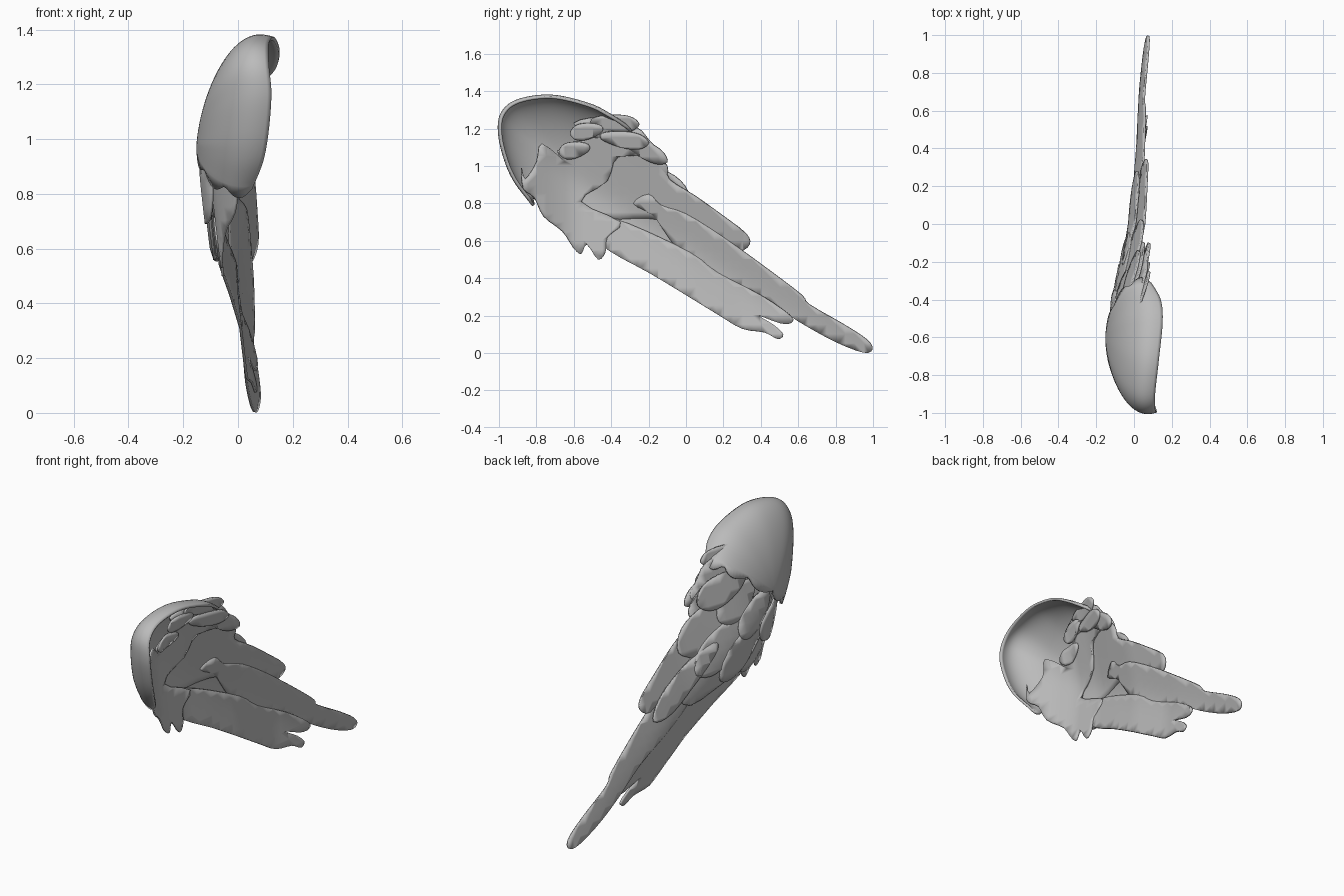
import bpy, bmesh, math
from mathutils import Vector

if "Cube" in bpy.data.objects:
    bpy.data.objects.remove(bpy.data.objects["Cube"])

grey = bpy.data.materials.new("plain grey")
grey.diffuse_color = (0.5, 0.5, 0.5, 1)
grey.use_nodes = True
grey.node_tree.nodes["Principled BSDF"].inputs["Base Color"].default_value = grey.diffuse_color


def finish(name, bm, thick):
    bmesh.ops.recalc_face_normals(bm, faces=bm.faces)
    me = bpy.data.meshes.new(name)
    bm.to_mesh(me)
    bm.free()
    ob = bpy.data.objects.new(name, me)
    bpy.context.collection.objects.link(ob)
    me.materials.append(grey)
    mod = ob.modifiers.new("thickness", 'SOLIDIFY')
    mod.thickness = thick
    mod.offset = 0
    bpy.context.view_layer.objects.active = ob
    ob.select_set(True)
    bpy.ops.object.shade_smooth_by_angle(angle=math.radians(50))
    ob.select_set(False)


def spline(pts, n, closed=False):
    """Catmull-Rom curve through the points."""
    v = [Vector(p) for p in pts]
    m = len(v)
    out = []
    for i in range(m if closed else m - 1):
        if closed:
            a, b, c, d = (v[(i + k) % m] for k in (-1, 0, 1, 2))
        else:
            a, b, c, d = (v[min(max(i + k, 0), m - 1)] for k in (-1, 0, 1, 2))
        for j in range(n):
            t = j / n
            out.append(0.5 * (2 * b + (c - a) * t + (2 * a - 5 * b + 4 * c - d) * t * t
                              + (3 * b - a - 3 * c + d) * t ** 3))
    if not closed:
        out.append(v[-1])
    return out


# Ridge line (y, x) of the softly folded surface that every feather layer follows
RIDGE = [(-1, 0.04), (-0.9, 0.005), (-0.8, -0.045), (-0.7, -0.09), (-0.6, -0.12), (-0.4, -0.105),
         (-0.2, -0.065), (0, -0.028), (0.4, 0.002), (0.7, 0.017), (1.0, 0.042)]


def surf(y, z):
    x = RIDGE[-1][1]
    for (a, xa), (b, xb) in zip(RIDGE, RIDGE[1:]):
        if y < b:
            x = xa + (xb - xa) * max(0, (y - a) / (b - a))
            break
    w = 0.53 * (y + 0.6) + 0.85 * (z - 1.0) + 0.08
    return x + (0.3 if w > 0 else 0.14) * (math.sqrt(w * w + 0.0016) - 0.04)


def sheet(name, pts, off, n=3, thick=0.01, flare=0):
    """Flat outline in y, z, cut into a grid and bent onto the folded surface."""
    bm = bmesh.new()
    bm.faces.new([bm.verts.new((0, p.x, p.y)) for p in spline(pts, n, True)])
    for axis in (1, 2):
        for k in range(-20, 30):
            co, no = Vector(), Vector()
            co[axis], no[axis] = k * 0.05 + 0.003, 1
            bmesh.ops.bisect_plane(bm, geom=bm.verts[:] + bm.edges[:] + bm.faces[:],
                                   plane_co=co, plane_no=no)
    for v in bm.verts:
        v.co.x = surf(v.co.y, v.co.z) + off + flare * max(0, v.co.y - 0.3)
    finish(name, bm, thick)


def feather(name, root, tip, width, off):
    """Single rounded feather between two points."""
    r, t = Vector(root), Vector(tip)
    d = t - r
    s = Vector((-d.y, d.x)).normalized() * width / 2
    prof = [(0, 0.35), (0.3, 0.85), (0.65, 1.0), (0.88, 0.7)]
    pts = [r + d * a + s * b for a, b in prof] + [t]
    pts += [r + d * a - s * b for a, b in reversed(prof)]
    sheet(name, pts, off)


# Domed shoulder shell: rim points (x, y, z), lofted from the crown to a curled lip
rim = spline([(0.09, -0.31, 1.21), (0.14, -0.40, 1.27), (0.15, -0.52, 1.33), (0.13, -0.72, 1.375),
              (0.11, -0.9, 1.35), (0.11, -0.985, 1.28), (0.12, -0.998, 1.17), (0.11, -0.965, 1.03),
              (0.09, -0.915, 0.92), (0.05, -0.84, 0.82)], 6)
crown = Vector((-0.145, -0.6, 0.98))
LIP = math.radians(102)
RINGS = 26
bm = bmesh.new()
top = bm.verts.new(crown)
cols = []
for i, p in enumerate(rim):
    col = []
    up = max(0, (p - crown).normalized().z)
    for k in range(1, RINGS + 1):
        a = k / RINGS * LIP
        q = crown.lerp(p, math.sin(a))
        f = (1 - math.cos(a)) / (1 - math.cos(LIP)) + 0.09 * up * max(0, math.sin(2 * a))
        q.x = crown.x + (p.x - crown.x) * f
        if i in (0, len(rim) - 1):   # scalloped rear edge
            q += Vector((0, 0.6, -0.8)) * abs(math.sin(k / RINGS * math.pi * 3)) * 0.04
        col.append(bm.verts.new(q))
    cols.append(col)
for c, d in zip(cols, cols[1:]):
    bm.faces.new((top, c[0], d[0]))
    for k in range(RINGS - 1):
        bm.faces.new((c[k], c[k + 1], d[k + 1], d[k]))
finish("shoulder_shell", bm, 0.014)

# Inner covert layer with ragged edges, tucked inside the shell
sheet("inner_coverts", [
    (-0.88, 0.99), (-0.87, 0.88), (-0.81, 0.83), (-0.76, 0.73), (-0.66, 0.65), (-0.6, 0.56),
    (-0.56, 0.53), (-0.53, 0.58), (-0.47, 0.50), (-0.43, 0.54), (-0.42, 0.62), (-0.35, 0.70),
    (-0.56, 0.81), (-0.42, 0.92), (-0.36, 1.05), (-0.14, 1.05), (-0.2, 1.14), (-0.27, 1.21),
    (-0.45, 1.26), (-0.60, 1.23), (-0.54, 1.15), (-0.69, 1.08), (-0.63, 1.01), (-0.77, 1.12),
    (-0.80, 1.02), (-0.86, 0.93)], 0.022)

# Upper feathers
sheet("upper_feathers", [
    (-0.45, 1.05), (-0.3, 1.13), (-0.18, 1.08), (-0.1, 1.0), (-0.09, 0.93), (0.05, 0.84),
    (0.19, 0.74), (0.32, 0.64), (0.34, 0.58), (0.28, 0.55), (0.14, 0.63), (0.02, 0.68),
    (-0.2, 0.72), (-0.42, 0.72), (-0.56, 0.81)], 0.008)

# Backing layer under the flight feather roots
sheet("middle_coverts", [
    (-0.6, 0.85), (-0.3, 0.95), (-0.1, 0.8), (0.08, 0.62), (0.0, 0.5), (-0.3, 0.56),
    (-0.5, 0.62)], 0.002)

# Long flight feather with a forked root
sheet("long_feather", [
    (-0.28, 0.80), (-0.2, 0.85), (-0.13, 0.79), (0.0, 0.745), (0.2, 0.62), (0.45, 0.44),
    (0.62, 0.31), (0.66, 0.26), (0.85, 0.15), (0.97, 0.07), (0.997, 0.02), (0.95, 0.003),
    (0.8, 0.06), (0.6, 0.17), (0.4, 0.30), (0.17, 0.41), (-0.02, 0.53), (-0.12, 0.66),
    (-0.18, 0.74)], 0.013)

# Lower flight feathers, tips flaring inward
sheet("lower_feathers", [
    (-0.51, 0.64), (-0.42, 0.71), (-0.3, 0.69), (0.02, 0.54), (0.17, 0.43), (0.4, 0.31),
    (0.56, 0.20), (0.56, 0.16), (0.5, 0.16), (0.39, 0.20), (0.47, 0.15), (0.52, 0.10),
    (0.49, 0.075), (0.42, 0.11), (0.3, 0.13), (0.18, 0.20), (0.0, 0.31), (-0.2, 0.43),
    (-0.4, 0.54)], 0.016, flare=0.15)

# Outer coverts overlapping on the left face
for i, (root, tip, w) in enumerate([
        ((-0.45, 1.0), (0.02, 0.80), 0.22), ((-0.5, 0.9), (-0.05, 0.66), 0.2),
        ((-0.55, 0.85), (-0.22, 0.57), 0.18), ((-0.62, 0.82), (-0.38, 0.57), 0.16),
        ((-0.2, 0.78), (0.28, 0.50), 0.13), ((-0.45, 1.12), (-0.14, 1.02), 0.16),
        ((-0.5, 1.05), (-0.25, 0.90), 0.16), ((-0.58, 0.97), (-0.36, 0.78), 0.15),
        ((-0.68, 0.9), (-0.54, 0.70), 0.16)]):
    feather(f"outer_covert_{i + 1}", root, tip, w, -0.002 - 0.004 * (i % 3) - 0.007 * (i > 4))

# Small tufts under the top of the shell
for i, (root, tip) in enumerate([
        ((-0.55, 1.18), (-0.3, 1.21)), ((-0.5, 1.24), (-0.25, 1.22)), ((-0.45, 1.16), (-0.2, 1.12)),
        ((-0.35, 1.16), (-0.1, 1.02)), ((-0.52, 1.1), (-0.68, 1.07)), ((-0.45, 1.2), (-0.62, 1.17))]):
    feather(f"inner_tuft_{i + 1}", root, tip, 0.09, 0.026 + 0.005 * (i % 3))
